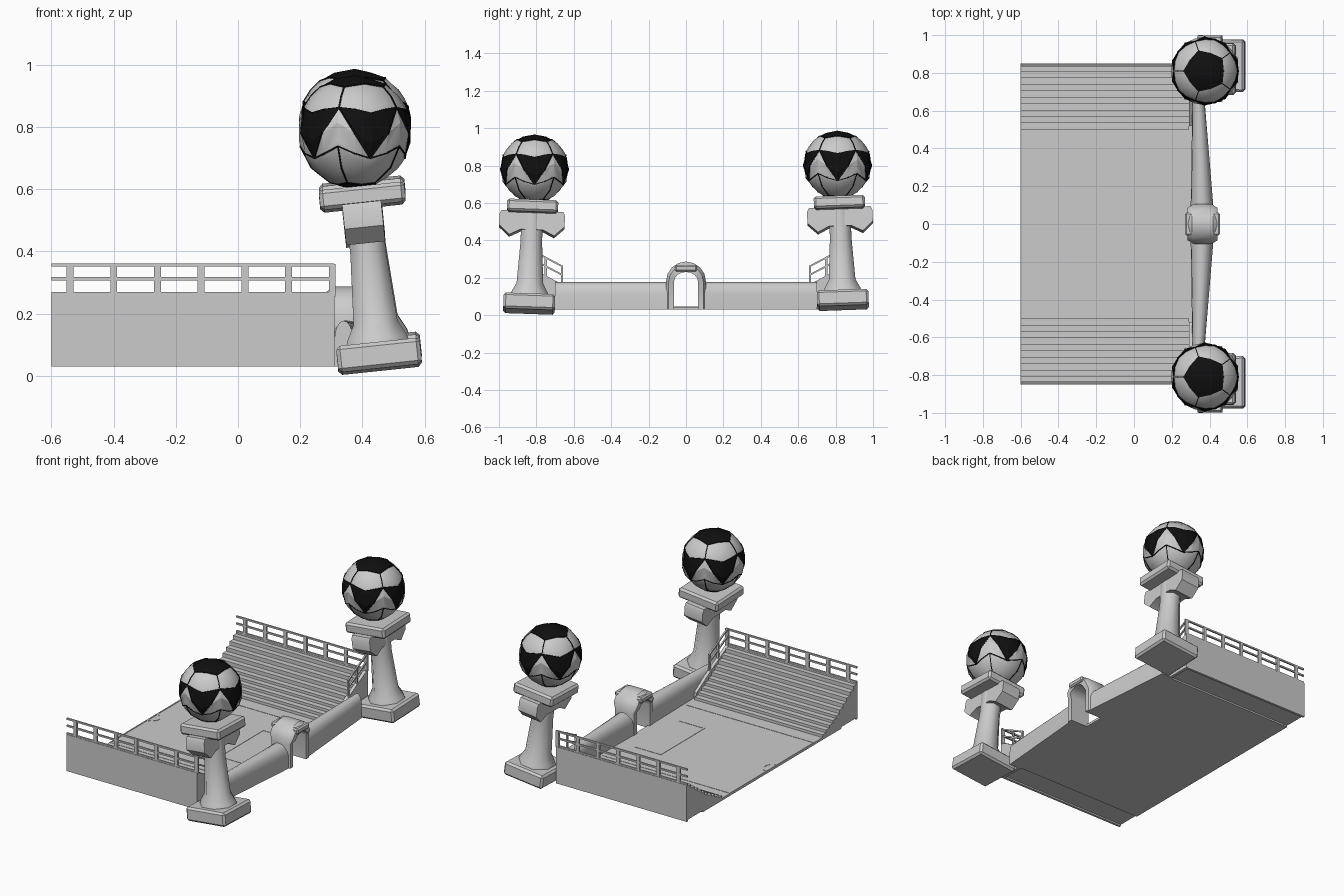
import bpy, bmesh, math
from mathutils import Vector, Matrix

if "Cube" in bpy.data.objects:
    bpy.data.objects.remove(bpy.data.objects["Cube"])

black = bpy.data.materials.new("black_panel")
black.diffuse_color = (0.005, 0.005, 0.005, 1)
black.use_nodes = True
black.node_tree.nodes["Principled BSDF"].inputs["Base Color"].default_value = black.diffuse_color
white = bpy.data.materials.new("white_panel")
white.diffuse_color = (0.8, 0.8, 0.8, 1)
white.use_nodes = True
white.node_tree.nodes["Principled BSDF"].inputs["Base Color"].default_value = white.diffuse_color


def finish(name, bm, smooth=None, mat=None):
    bmesh.ops.recalc_face_normals(bm, faces=bm.faces[:])
    me = bpy.data.meshes.new(name)
    bm.to_mesh(me)
    bm.free()
    ob = bpy.data.objects.new(name, me)
    bpy.context.collection.objects.link(ob)
    if mat:
        ob.matrix_world = mat
    if smooth:
        bpy.ops.object.select_all(action='DESELECT')
        ob.select_set(True)
        bpy.context.view_layer.objects.active = ob
        bpy.ops.object.shade_smooth_by_angle(angle=math.radians(smooth))
    return ob


def add_box(bm, x0, x1, y0, y1, z0, z1):
    m = Matrix.Translation(((x0 + x1) / 2, (y0 + y1) / 2, (z0 + z1) / 2)) @ \
        Matrix.Diagonal((abs(x1 - x0), abs(y1 - y0), z1 - z0, 1))
    return bmesh.ops.create_cube(bm, size=1, matrix=m)["verts"]


def add_beam(bm, a, b, w):
    # square bar between two points
    a, b = Vector(a), Vector(b)
    d = b - a
    m = Matrix.Translation((a + b) / 2) @ d.to_track_quat('Z', 'Y').to_matrix().to_4x4() @ \
        Matrix.Diagonal((w, w, d.length, 1))
    bmesh.ops.create_cube(bm, size=1, matrix=m)


def loft(bm, rings, cap=True):
    # skin a list of closed rings
    vs = [[bm.verts.new(p) for p in r] for r in rings]
    n = len(vs[0])
    for a, b in zip(vs, vs[1:]):
        for i in range(n):
            bm.faces.new((a[i], a[(i + 1) % n], b[(i + 1) % n], b[i]))
    if cap:
        bm.faces.new(vs[0])
        bm.faces.new(vs[-1])


def bevel(bm, w):
    bmesh.ops.bevel(bm, geom=bm.edges[:], offset=w, segments=1, affect='EDGES')


# pitch slab
bm = bmesh.new()
add_box(bm, -0.6, 0.31, -0.69, 0.69, 0.03, 0.045)
finish("pitch", bm)

# pitch markings: goal area, touch lines, halfway line, centre circle
bm = bmesh.new()
z0, z1, w = 0.044, 0.047, 0.008
add_box(bm, 0.02, 0.02 + w, -0.22, 0.22, z0, z1)
add_box(bm, -0.6, -0.6 + w, -0.42, 0.42, z0, z1)
for s in (1, -1):
    add_box(bm, 0.02, 0.2, s * 0.22, s * (0.22 - w), z0, z1)
    add_box(bm, -0.6, 0.29, s * 0.42, s * (0.42 - w), z0, z1)
loft(bm, [[(-0.6 + r * math.cos(a), r * math.sin(a), z) for r, z in
           ((0.045, z0), (0.057, z0), (0.057, z1), (0.045, z1))]
          for a in [math.pi * (i / 12 - 0.5) for i in range(13)]])
finish("pitch_markings", bm)

# stands with stepped seating, outer wall and railings
for s, side in ((-1, "front"), (1, "back")):
    profile = [(0.69, 0.04), (0.50, 0.04)]
    steps, y, z = 10, 0.50, 0.045
    for i in range(steps):
        rise = 0.017 if i < 5 else 0.024
        z += rise
        profile.append((y, z))
        y += 0.034
        profile.append((y, z))
    profile.append((0.84, 0.04))
    bm = bmesh.new()
    loft(bm, [[(x, s * py, pz) for py, pz in profile] for x in (-0.6, 0.29)])
    finish(side + "_stand", bm)

    bm = bmesh.new()
    add_box(bm, -0.6, 0.31, s * 0.835, s * 0.85, 0.03, 0.26)
    # stepped end panel
    end = [(0.52, 0.03), (0.52, 0.08), (0.66, 0.165), (0.84, 0.26), (0.84, 0.03)]
    loft(bm, [[(x, s * py, pz) for py, pz in end] for x in (0.29, 0.31)])
    finish(side + "_stand_wall", bm)

    bm = bmesh.new()
    for i in range(7):
        x = -0.54 + i * 0.1405
        add_box(bm, x - 0.011, x + 0.011, s * 0.836, s * 0.848, 0.255, 0.36)
    add_box(bm, 0.296, 0.309, s * 0.836, s * 0.849, 0.255, 0.36)
    for z in (0.264, 0.312, 0.356):
        add_box(bm, -0.6, 0.309, s * 0.837, s * 0.847, z - 0.005, z + 0.005)
    for dz in (0.05, 0.096):
        add_beam(bm, (0.302, s * 0.842, 0.26 + dz), (0.302, s * 0.66, 0.165 + dz), 0.009)
    for y in (0.664, 0.75):
        zb = 0.165 + (y - 0.66) * 0.52
        add_beam(bm, (0.302, s * y, zb - 0.01), (0.302, s * y, zb + 0.1), 0.011)
    finish(side + "_stand_railing", bm)

    # rounded end wall, thicker towards the gateway
    bm = bmesh.new()
    rings = []
    for y, x0, x1 in ((0.70, 0.31, 0.37), (0.095, 0.30, 0.42)):
        c, h = (x0 + x1) / 2, (x1 - x0) / 2
        rings.append([(c - h, s * y, 0.03)] +
                     [(c - h * math.cos(a), s * y, 0.115 + 0.062 * math.sin(a))
                      for a in [math.pi * i / 8 for i in range(9)]] +
                     [(c + h, s * y, 0.03)])
    loft(bm, rings)
    finish(side + "_end_wall", bm, 40)

# gateway arch, wider over the top
bm = bmesh.new()
path = [(math.pi, 0.03)] + [(math.pi * (1 - i / 8), 0.18) for i in range(9)] + [(0, 0.03)]
rings = []
for i, (a, z) in enumerate(path):
    h = 0.066 if i in (0, 1, 9, 10) else 0.08
    ro, ri = 0.107, 0.064
    inner = (ri * math.cos(a), z + ri * 0.8 * math.sin(a))
    outer = (ro * math.cos(a), z + ro * math.sin(a))
    mid = ((inner[0] + 2 * outer[0]) / 3, (inner[1] + 2 * outer[1]) / 3)
    rings.append([(0.363 + dx, p[0], p[1]) for dx, p in
                  ((-h, inner), (-h, mid), (-h * 0.7, outer), (h * 0.7, outer), (h, mid), (h, inner))])
loft(bm, rings)
finish("gateway_arch", bm, 35)
bm = bmesh.new()
add_box(bm, 0.27, 0.456, -0.06, 0.06, 0.235, 0.27)
bevel(bm, 0.008)
finish("arch_keystone", bm)


def sph(r, polar, az):
    p, a = math.radians(polar), math.radians(az)
    return Vector((math.sin(p) * math.cos(a), math.sin(p) * math.sin(a), math.cos(p))) * r


def make_ball(side, centre, R):
    # panels laid out in five-fold rings, then rounded on to the sphere
    bm = bmesh.new()
    ring = lambda polar, off: [bm.verts.new(sph(R, polar, k * 72 + off)) for k in range(5)]
    A, B, M = ring(38, 36), ring(65, 36), ring(71, 0)
    C, E, D = ring(118, 0), ring(105, 36), ring(154, 36)
    panels = [(A, 1), (D[::-1], 1)]
    for k in range(5):
        j, n = k - 1, (k + 1) % 5
        panels += [((A[j], B[j], M[k], B[k], A[k]), 0), ((B[j], C[k], B[k], M[k]), 1),
                   ((B[k], C[k], E[k], C[n]), 0), ((E[j], D[j], D[k], E[k], C[k]), 0)]
    for vs, m in panels:
        bm.faces.new(vs).material_index = m
    seams = [(e.verts[0].co.copy(), e.verts[1].co.copy()) for e in bm.edges]
    bmesh.ops.poke(bm, faces=bm.faces[:])
    bmesh.ops.subdivide_edges(bm, edges=bm.edges[:], cuts=1, use_grid_fill=True)
    for v in bm.verts:
        v.co = v.co.normalized() * R
    ob = finish(side + "_ball", bm, 30, Matrix.Translation(centre))
    ob.data.materials.append(white)
    ob.data.materials.append(black)
    # dark seams between panels
    bm = bmesh.new()
    for a, b in seams:
        m = ((a + b) / 2).normalized() * R
        add_beam(bm, a, m, 0.005)
        add_beam(bm, m, b, 0.005)
    finish(side + "_ball_seams", bm, None, Matrix.Translation(centre)).data.materials.append(black)


# leaning pillars, each carrying a ball
for s, side, lift in ((-1, "front", 0.02), (1, "back", 0.04)):
    m = Matrix.Translation((0.458, s * 0.84, lift)) @ \
        Matrix.Rotation(math.radians(2 * s), 4, 'X') @ Matrix.Rotation(math.radians(-6), 4, 'Y')
    bm = bmesh.new()
    add_box(bm, -0.135, 0.135, -0.138, 0.138, 0, 0.085)
    bevel(bm, 0.012)
    finish(side + "_pillar_base", bm, None, m)

    bm = bmesh.new()
    loft(bm, [[(r * math.cos(a), r * math.sin(a), z)
               for a in [math.pi * (i + 0.5) / 4 for i in range(8)]]
              for r, z in ((0.11, 0.08), (0.105, 0.10), (0.077, 0.15), (0.062, 0.38), (0.064, 0.50), (0.064, 0.54))])
    finish(side + "_pillar_shaft", bm, 50, m)

    bm = bmesh.new()
    half = [(0.165, 0.535), (0.175, 0.515), (0.175, 0.455), (0.12, 0.405), (0.06, 0.435)]
    prof = half + [(-y, z) for y, z in half[::-1]]
    loft(bm, [[(x, y, z) for y, z in prof] for x in (-0.068, 0.058)])
    finish(side + "_pillar_bracket", bm, 30, m)

    bm = bmesh.new()
    add_box(bm, -0.138, 0.138, -0.137, 0.137, 0.525, 0.59)
    bevel(bm, 0.012)
    finish(side + "_pillar_cap", bm, None, m)

    make_ball(side, (0.376, s * 0.81, 0.765 + lift), 0.182)
